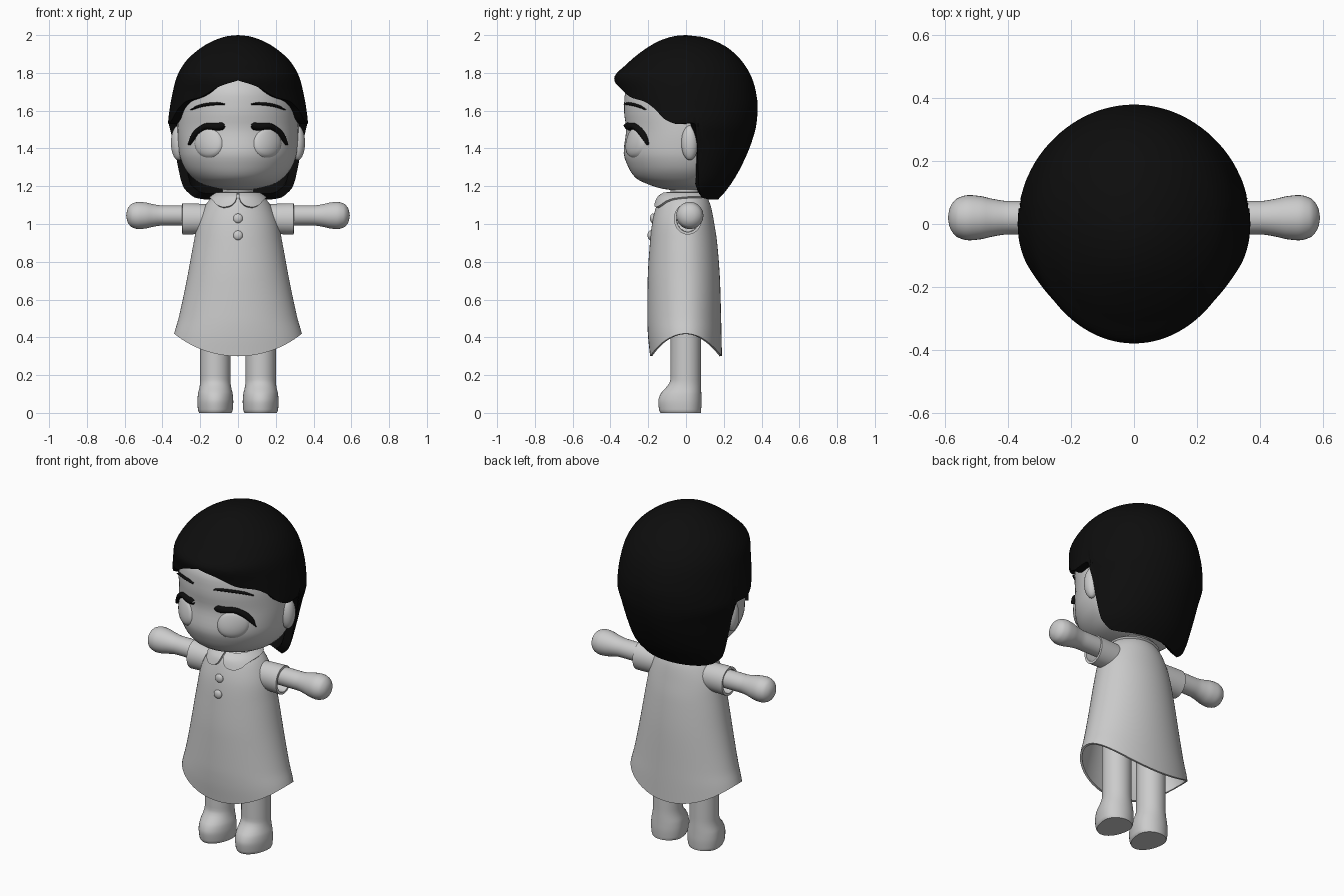
import bpy, bmesh
from math import sin, cos, pi, sqrt, radians, degrees

if "Cube" in bpy.data.objects:
    bpy.data.objects.remove(bpy.data.objects["Cube"])

black = bpy.data.materials.new("black")
black.diffuse_color = (0.004, 0.004, 0.004, 1)
black.use_nodes = True
black.node_tree.nodes["Principled BSDF"].inputs["Base Color"].default_value = black.diffuse_color


def curve(pts):
    """Smooth monotone interpolation through (x, y) points."""
    pts = sorted(pts)
    xs, ys = zip(*pts)
    n = len(xs)
    d = [(ys[i + 1] - ys[i]) / (xs[i + 1] - xs[i]) for i in range(n - 1)]
    m = [d[0]] + [0 if a * b <= 0 else 2 * a * b / (a + b) for a, b in zip(d, d[1:])] + [d[-1]]

    def f(x):
        x = min(max(x, xs[0]), xs[-1])
        i = next(k for k in range(n - 1) if x <= xs[k + 1])
        h = xs[i + 1] - xs[i]
        t = (x - xs[i]) / h
        return (ys[i] * (1 + 2 * t) * (1 - t) ** 2 + ys[i + 1] * t * t * (3 - 2 * t)
                + h * t * (1 - t) * (m[i] * (1 - t) - m[i + 1] * t))
    return f


def profile(rows):
    """Rows of (z, front, side, back) radii -> function of z."""
    cs = [curve([(r[0], r[k] ** 2) for r in rows]) for k in (1, 2, 3)]
    return lambda z: [sqrt(max(0, c(z))) for c in cs]


def lathe(rows):
    return profile([(z, r, r, r) for z, r in rows])


def finish(name, verts, faces, mat=None, thick=0, cap=False):
    me = bpy.data.meshes.new(name)
    me.from_pydata(verts, [], faces)
    bm = bmesh.new()
    bm.from_mesh(me)
    bmesh.ops.remove_doubles(bm, verts=bm.verts, dist=1e-5)
    if cap:
        bmesh.ops.holes_fill(bm, edges=[e for e in bm.edges if e.is_boundary], sides=0)
        bmesh.ops.recalc_face_normals(bm, faces=bm.faces)
    bm.to_mesh(me)
    bm.free()
    ob = bpy.data.objects.new(name, me)
    bpy.context.collection.objects.link(ob)
    if mat:
        me.materials.append(mat)
    if thick:
        mod = ob.modifiers.new("Thickness", "SOLIDIFY")
        mod.thickness = thick
        bpy.context.view_layer.objects.active = ob
        bpy.ops.object.modifier_apply(modifier=mod.name)
    return ob


def shell(name, prof, lo, hi, cols=48, rows=24, arc=(0, 2 * pi), off=0, ease=lambda t: t, **kw):
    """Surface around z following prof; lo is the lower edge per angle from the front."""
    verts, faces = [], []
    for i in range(rows + 1):
        for j in range(cols + 1):
            th = arc[0] + (arc[1] - arc[0]) * j / cols
            low = lo(th) if callable(lo) else lo
            z = hi - (hi - low) * ease(i / rows)
            f, s, b = prof(z)
            fb = f if cos(th) > 0 else b
            verts.append(((s + off) * sin(th), -(fb + off) * cos(th), z))
    w = cols + 1
    for i in range(rows):
        for j in range(cols):
            a = i * w + j
            faces.append((a, a + w, a + w + 1, a + 1))
    return finish(name, verts, faces, **kw)


def ball(name, loc, scale):
    bm = bmesh.new()
    bmesh.ops.create_uvsphere(bm, u_segments=24, v_segments=14, radius=1)
    me = bpy.data.meshes.new(name)
    bm.to_mesh(me)
    bm.free()
    ob = bpy.data.objects.new(name, me)
    ob.location, ob.scale = loc, scale
    bpy.context.collection.objects.link(ob)


# Head
head = profile([(1.175, 0, 0, 0), (1.19, .14, .12, .1), (1.21, .2, .19, .15), (1.24, .262, .235, .18),
                (1.3, .305, .285, .22), (1.38, .33, .312, .25), (1.5, .317, .32, .28),
                (1.6, .328, .318, .28), (1.68, .325, .305, .27), (1.8, .25, .23, .2), (1.9, 0, 0, 0)])
shell("head", head, 1.175, 1.9, 64, 40, ease=lambda t: (1 - cos(pi * t)) / 2)
shell("neck", lathe([(1.05, .085), (1.25, .08)]), 1.05, 1.25, 32, 4, cap=True)


# Facial features lie on the front of the head
def on_face(x, z, out):
    f, s, _ = head(z)
    k = sqrt(max(0, 1 - (x / s) ** 2))
    return (x + out * x / s, -f * k - out * k, z)


def eye(name, sg):
    n, rings = 32, 8
    verts, faces = [], []
    for i in range(rings + 1):
        r = i / rings
        for j in range(n):
            a = 2 * pi * j / n
            verts.append(on_face(sg * .157 + .077 * r * cos(a), 1.428 + .08 * r * sin(a),
                                 .022 * sqrt(1 - r * r) - .004))
    for i in range(rings):
        for j in range(n):
            k = (j + 1) % n
            faces.append((i * n + j, (i + 1) * n + j, (i + 1) * n + k, i * n + k))
    finish(name, verts, faces)


def stroke(name, sg, pts, height):
    """Raised tapered stroke through (x, z, width) points."""
    n, m = 24, 6
    cx, cz, cw = (curve([(i, p[k]) for i, p in enumerate(pts)]) for k in range(3))
    verts, faces = [], []
    for i in range(n + 1):
        t = (len(pts) - 1) * i / n
        dx, dz = cx(t + .05) - cx(t - .05), cz(t + .05) - cz(t - .05)
        d = sqrt(dx * dx + dz * dz)
        for j in range(m + 1):
            u = 2 * j / m - 1
            o = u * cw(t) / 2
            verts.append(on_face(sg * (cx(t) - dz / d * o), cz(t) + dx / d * o,
                                 height * sqrt(1 - u * u) - .002))
    for i in range(n):
        for j in range(m):
            a = i * (m + 1) + j
            q = (a, a + m + 1, a + m + 2, a + 1)
            faces.append(q if sg > 0 else q[::-1])
    finish(name, verts, faces, black)


lash = [(.068, 1.522, .012), (.085, 1.518, .042), (.11, 1.515, .042), (.16, 1.518, .036),
        (.205, 1.495, .034), (.235, 1.458, .024), (.252, 1.42, .004)]
brow = [(.068, 1.634, .006), (.11, 1.637, .016), (.16, 1.633, .017), (.21, 1.622, .015), (.246, 1.604, .004)]
for side, sg in (("left", 1), ("right", -1)):
    eye(side + "_eye", sg)
    stroke(side + "_eyelash", sg, lash, .022)
    stroke(side + "_eyebrow", sg, brow, .014)
    ball(side + "_ear", (sg * .315, .02, 1.43), (.04, .045, .092))

# Hair: dome with a parted fringe and a long back
hair = profile([(2, 0, 0, 0), (1.97, .14, .13, .15), (1.93, .21, .2, .225), (1.85, .31, .285, .305),
                (1.77, .38, .327, .35), (1.7, .362, .345, .37), (1.62, .345, .36, .38),
                (1.53, .34, .37, .373), (1.45, .34, .35, .353), (1.3, .33, .325, .29),
                (1.2, .32, .305, .23), (1.13, .3, .25, .17)])
hair_edge = curve([(0, 1.76), (16, 1.73), (35, 1.67), (50, 1.65), (60, 1.615), (72, 1.55), (82, 1.53),
                   (97, 1.535), (100, 1.42), (103, 1.29), (108, 1.19), (118, 1.14), (140, 1.13), (180, 1.13)])
shell("hair", hair, lambda th: hair_edge(degrees(min(th, 2 * pi - th))), 2, 144, 36,
      ease=lambda t: t * (.35 + .65 * t), mat=black, thick=.045)

# Dress with a curved hem
dress = profile([(1.17, .1, .095, .09), (1.14, .14, .14, .112), (1.1, .156, .172, .13), (1, .18, .215, .15),
                 (.9, .191, .235, .165), (.7, .203, .272, .18), (.5, .205, .315, .186),
                 (.42, .202, .338, .188), (.3, .19, .36, .19)])
shell("dress", dress, lambda th: .3 + .12 * sin(th) ** 2, 1.17, 72, 36, thick=.012)

# Rounded collar halves
collar_edge = curve([(2, 1.145), (6, 1.115), (14, 1.095), (24, 1.09), (36, 1.1), (50, 1.122),
                     (70, 1.138), (100, 1.145), (180, 1.148)])
for side, a, b in (("left", 2, 180), ("right", -180, -2)):
    shell(side + "_collar", dress, lambda th: collar_edge(abs(degrees(th))), 1.168, 60, 8,
          arc=(radians(a), radians(b)), off=.014, thick=.014)

# Buttons
for i, z in enumerate((1.03, .94)):
    ball(f"button_{i + 1}", (0, -dress(z)[0] - .002, z), (.025, .014, .025))

# Arms, sleeves and legs
arm = lathe([(.1, .05), (.3, .053), (.4, .053), (.45, .06), (.49, .069), (.525, .072),
             (.56, .063), (.58, .043), (.592, 0)])
sleeve = profile([(.13, .07, .075, .07), (.2, .072, .08, .072), (.295, .074, .083, .074)])
leg = profile([(0, .135, .086, .078), (.015, .142, .092, .08), (.06, .147, .095, .082), (.1, .135, .092, .081),
               (.135, .105, .084, .08), (.17, .083, .08, .079), (.7, .08, .08, .08)])
for side, sg in (("left", 1), ("right", -1)):
    a = shell(side + "_arm", arm, .1, .592, 32, 36, ease=lambda t: t * (.3 + .7 * t))
    a.location = (0, .02, 1.045)
    s = shell(side + "_sleeve", sleeve, .13, .295, 40, 6, thick=.014)
    s.location = (0, .01, 1.027)
    a.rotation_euler = s.rotation_euler = (0, sg * pi / 2, 0)
    g = shell(side + "_leg", leg, 0, .7, 40, 40, ease=lambda t: 1 - (1 - t) ** 2, cap=True)
    g.location = (sg * .12, 0, 0)

# Smooth shading with crisp edges
bpy.ops.object.select_all(action='SELECT')
bpy.context.view_layer.objects.active = bpy.data.objects["head"]
bpy.ops.object.shade_smooth_by_angle(angle=radians(45))
